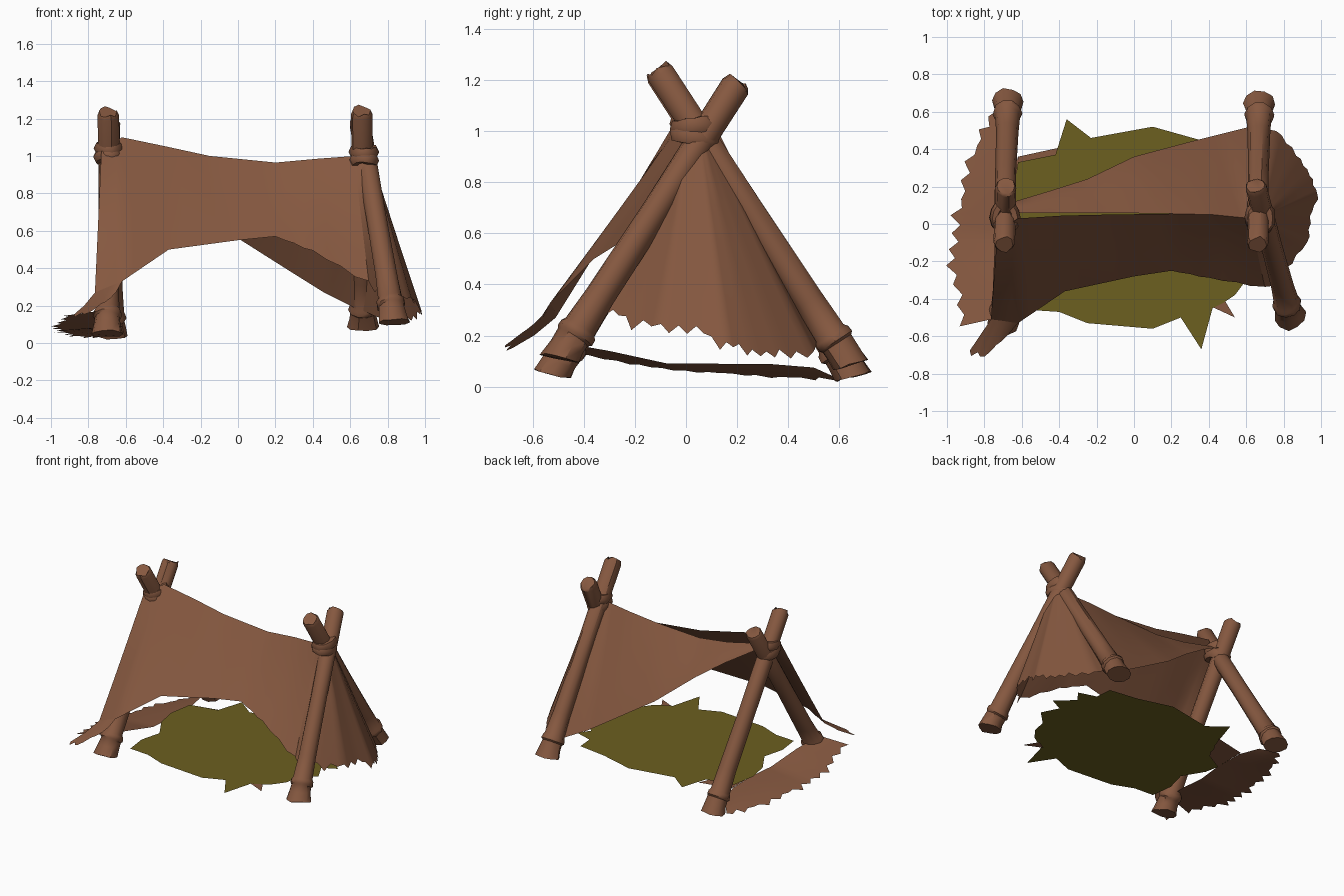
import bpy, bmesh, math, random
from mathutils import Vector, Matrix

if "Cube" in bpy.data.objects:
    bpy.data.objects.remove(bpy.data.objects["Cube"])

random.seed(4)


def material(name, rgb):
    m = bpy.data.materials.new(name)
    m.diffuse_color = (*rgb, 1)
    m.use_nodes = True
    m.node_tree.nodes["Principled BSDF"].inputs["Base Color"].default_value = m.diffuse_color
    return m


BROWN = material("hide brown", (0.237, 0.098, 0.051))
OLIVE = material("olive mat", (0.15, 0.115, 0.014))


def finish(name, bm, mat, angle=40):
    me = bpy.data.meshes.new(name)
    bm.to_mesh(me)
    bm.free()
    me.materials.append(mat)
    ob = bpy.data.objects.new(name, me)
    bpy.context.collection.objects.link(ob)
    bpy.ops.object.select_all(action='DESELECT')
    ob.select_set(True)
    bpy.context.view_layer.objects.active = ob
    bpy.ops.object.shade_smooth_by_angle(angle=math.radians(angle))
    return ob


def pole(name, foot, top, sides=10):
    """Round pole with a flared foot and a collar, turned along its axis."""
    foot, top = Vector(foot), Vector(top)
    axis = top - foot
    length = axis.length
    rot = axis.to_track_quat('Z', 'Y')
    profile = [(0, .086), (.055, .074), (.10, .068), (.11, .078), (.135, .076),
               (.15, .066), (.3, .060), (.7, .056), (length - .02, .058), (length, .048)]
    level = {0: .4, .055: .7}          # the foot is cut nearly level with the ground
    bm = bmesh.new()
    rings = []
    for d, r in profile:
        mid = foot + rot @ Vector((0, 0, d))
        ring = []
        for k in range(sides):
            a = 2 * math.pi * k / sides
            rough = r * (1 + random.uniform(-.04, .04))
            p = mid + rot @ Vector((rough * math.cos(a), rough * math.sin(a),
                                    random.uniform(-.012, .012) if d in (0, length) else 0))
            p.z = mid.z + (p.z - mid.z) * level.get(d, 1)
            ring.append(bm.verts.new(p))
        rings.append(ring)
    for a, b in zip(rings, rings[1:]):
        for k in range(sides):
            j = (k + 1) % sides
            bm.faces.new((a[k], a[j], b[j], b[k]))
    bm.faces.new(rings[0][::-1])
    bm.faces.new(rings[-1])
    return finish(name, bm, BROWN)


def lashing(name, centre, tilt, seg=14, tube=6):
    """Lumpy loop of binding round the pole crossing."""
    bm = bmesh.new()
    m = Matrix.Translation(centre) @ Matrix.Rotation(tilt, 4, 'X')
    rings = []
    for i in range(seg):
        a = 2 * math.pi * i / seg
        r = .028 * random.uniform(.9, 1.15)
        ring = []
        for k in range(tube):
            b = 2 * math.pi * k / tube
            w = r * math.cos(b)
            ring.append(bm.verts.new(m @ Vector(((.053 + w) * math.cos(a),
                                                 (.072 + w) * math.sin(a),
                                                 r * 1.2 * math.sin(b)))))
        rings.append(ring)
    for i in range(seg):
        p, q = rings[i], rings[(i + 1) % seg]
        for k in range(tube):
            j = (k + 1) % tube
            bm.faces.new((p[k], q[k], q[j], p[j]))
    return finish(name, bm, BROWN, 60)


def sheet(name, columns, sub, rows, bow):
    """Cloth lofted between top and hem points; last value is the fringe depth."""
    cols = []
    for (t0, h0, f0), (t1, h1, f1) in zip(columns, columns[1:]):
        for s in range(sub):
            u = s / sub
            cols.append((Vector(t0).lerp(Vector(t1), u), Vector(h0).lerp(Vector(h1), u),
                         f0 + (f1 - f0) * u))
    t, h, f = columns[-1]
    cols.append((Vector(t), Vector(h), f))
    bm = bmesh.new()
    grid = []
    for i, (t, h, f) in enumerate(cols):
        line = []
        cut = f * (random.uniform(.3, 1.2) if i % 2 else random.uniform(0, .35))
        end = h + (h - t).normalized() * (cut - f * .4)
        for r in range(rows + 1):
            v = r / rows
            p = t.lerp(end, v)
            p.z -= bow * math.sin(math.pi * v)
            line.append(bm.verts.new(p))
        grid.append(line)
    for a, b in zip(grid, grid[1:]):
        for r in range(rows):
            bm.faces.new((a[r], a[r + 1], b[r + 1], b[r]))
    return finish(name, bm, BROWN)


# Two crossed pole frames
pole("front_left_pole", (-.70, -.525, .05), (-.685, .205, 1.19))
pole("back_left_pole", (-.675, .655, .04), (-.695, -.11, 1.235))
pole("front_right_pole", (.835, -.495, .11), (.65, .205, 1.19))
pole("back_right_pole", (.67, .645, .085), (.66, -.11, 1.24))

# Bindings at the crossings
for side, x, z in (("left", -.69, 1.03), ("right", .675, 1.01)):
    lashing(side + "_lashing_upper", (x, .035, z + .012), .15)
    lashing(side + "_lashing_lower", (x, .035, z - .035), -.25)

# Front slope, from the left corner to the right frame
RIDGE = [(-.62, .03, 1.10), (-.38, .045, 1.05), (-.15, .05, 1.0),
         (.20, .055, .965), (.42, .05, .985), (.62, .03, 1.0)]
sheet("front_cover", [
    ((-.73, -.04, 1.04), (-.765, -.51, .27), 0),
    (RIDGE[0], (-.62, -.53, .33), 0),
    (RIDGE[1], (-.37, -.36, .50), 0),
    (RIDGE[2], (0, -.28, .55), 0),
    (RIDGE[3], (.20, -.25, .57), 0),
    (RIDGE[4], (.40, -.29, .49), .03),
    (RIDGE[5], (.70, -.34, .32), .05)], 4, 6, .005)

# Corner of the cover flaring out over the front left foot
sheet("front_corner", [
    ((-.765, -.51, .27), (-.88, -.68, .15), .03),
    ((-.70, -.515, .30), (-.80, -.71, .16), .04),
    ((-.62, -.53, .33), (-.68, -.60, .24), .03)], 4, 2, .01)

# Right end skirt, bulging out between the two legs
sheet("end_cover", [
    ((.62, .03, 1.0), (.70, -.34, .32), .05),
    ((.68, .0, 1.0), (.81, -.24, .26), .06),
    ((.71, .01, 1.0), (.93, -.10, .23), .06),
    ((.71, .03, 1.0), (.945, .04, .22), .05),
    ((.71, .05, 1.0), (.985, .16, .16), .06),
    ((.71, .06, 1.0), (.94, .26, .14), .06),
    ((.70, .07, 1.0), (.87, .37, .13), .05),
    ((.69, .08, 1.0), (.76, .50, .13), .04),
    ((.66, .08, 1.0), (.62, .52, .19), 0)], 4, 6, .005)

# Back slope, cut on a diagonal, its top edge slung below the ridge at the left
sheet("back_cover", [
    ((.66, .08, 1.0), (.62, .52, .19), 0),
    (RIDGE[5], (.46, .48, .27), 0),
    (RIDGE[4], (.30, .44, .37), 0),
    (RIDGE[3], (.0, .36, .56), 0),
    ((-.15, .06, .95), (-.25, .24, .76), 0),
    ((-.38, .06, .98), (-.44, .18, .89), 0),
    ((-.64, .06, 1.04), (-.64, .12, 1.01), 0)], 4, 6, .01)

# Loose flap lying on the ground at the left end
sheet("ground_flap", [
    ((-.66, .50, .075), (-.75, .60, .03), .03),
    ((-.62, .34, .088), (-.84, .42, .035), .06),
    ((-.62, .12, .09), (-.92, .18, .05), .06),
    ((-.64, -.07, .09), (-.955, -.05, .065), .06),
    ((-.68, -.30, .14), (-.965, -.27, .10), .06),
    ((-.72, -.50, .175), (-.90, -.54, .15), .05)], 5, 3, 0)
sheet("ground_flap_tongue", [
    ((-.62, .12, .09), (-.48, .20, .09), .02),
    ((-.62, .36, .09), (-.39, .41, .09), .02)], 5, 1, 0)


def flat_patch(name, points, middle, z, mat):
    """Level ragged patch fanned out from a middle point."""
    bm = bmesh.new()
    centre = bm.verts.new((*middle, z))
    rim = [bm.verts.new((x, y, z)) for x, y in points]
    for a, b in zip(rim, rim[1:] + rim[:1]):
        bm.faces.new((centre, b, a))
    return finish(name, bm, mat)


# Ragged mat on the floor, with a scrap of hide under its edge
outline = [(-.36, .56), (-.23, .46), (.1, .52), (.35, .45), (.56, .42), (.57, .3),
           (.70, .26), (.64, .18), (.76, .07), (.66, .02), (.72, -.1), (.62, -.2),
           (.60, -.3), (.54, -.38), (.48, -.42), (.42, -.45), (.36, -.67),
           (.25, -.5), (.1, -.56), (-.25, -.53), (-.4, -.47), (-.55, -.46), (-.57, -.3),
           (-.53, -.15), (-.62, 0), (-.65, .15), (-.62, .33), (-.42, .37)]
flat_patch("floor_mat", outline, (0, 0), .105, OLIVE)
flat_patch("hide_scrap", [(.48, -.40), (.54, -.50), (.41, -.44)], (.475, -.445), .1, BROWN)
